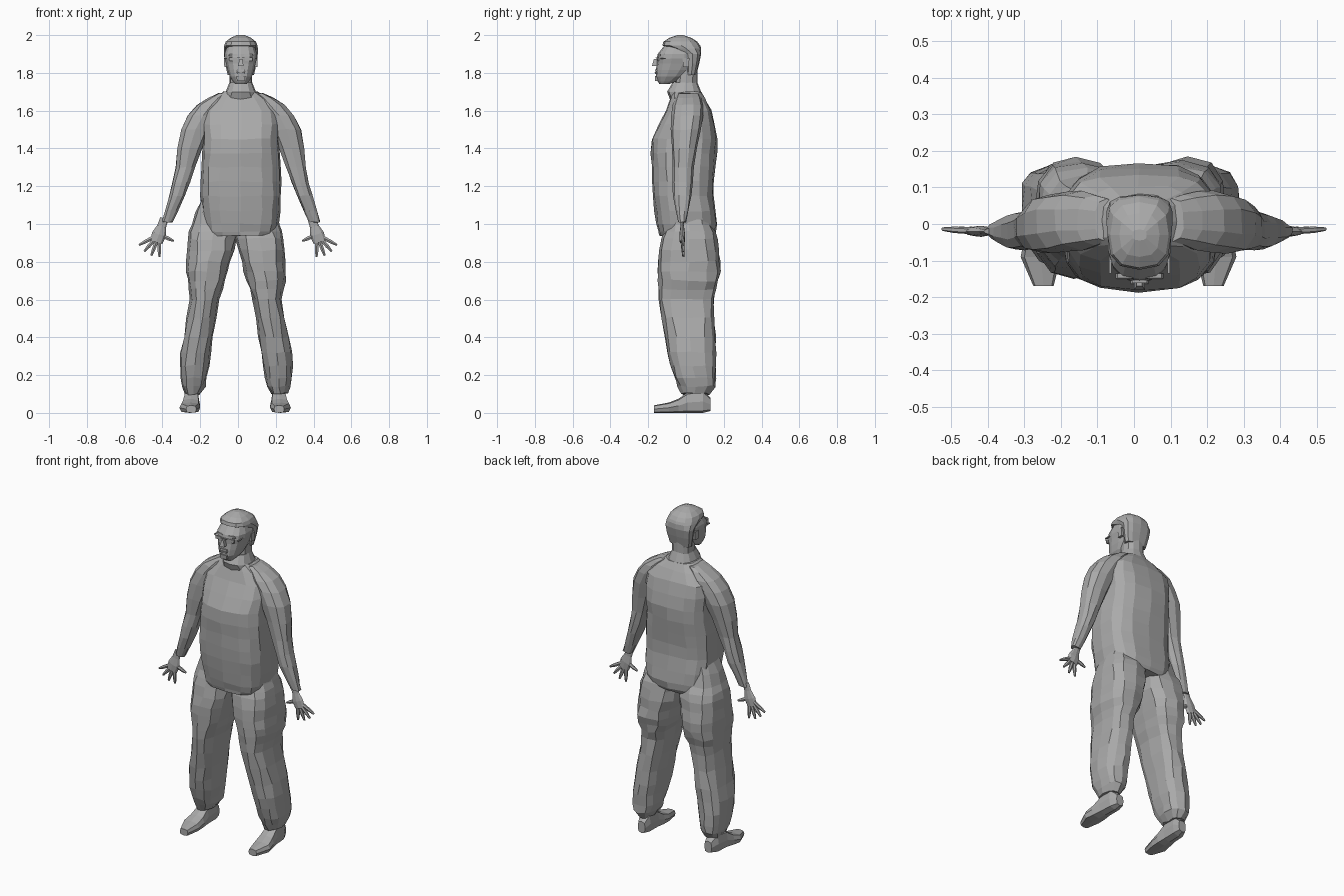
import bpy, bmesh, math, random
from mathutils import Vector

random.seed(4)
default_cube = bpy.data.objects.get("Cube")
if default_cube:
    bpy.data.objects.remove(default_cube, do_unlink=True)

SHADE = 0.4
BODY_X = 0.015      # the upper body leans slightly to its left
SIDES = {"left": 1, "right": -1}

grey = bpy.data.materials.new("plain_grey")
grey.use_nodes = True
grey.diffuse_color = (SHADE, SHADE, SHADE, 1)
grey.node_tree.nodes["Principled BSDF"].inputs["Base Color"].default_value = grey.diffuse_color


def finish(name, bm):
    """Turn a bmesh into a flat-shaded object."""
    bmesh.ops.recalc_face_normals(bm, faces=bm.faces)
    mesh = bpy.data.meshes.new(name)
    bm.to_mesh(mesh)
    bm.free()
    mesh.materials.append(grey)
    obj = bpy.data.objects.new(name, mesh)
    bpy.context.collection.objects.link(obj)


def skin(name, rings):
    """Bridge a list of point rings and cap both ends."""
    bm = bmesh.new()
    loops = [[bm.verts.new(point) for point in ring] for ring in rings]
    count = len(loops[0])
    for lower, upper in zip(loops, loops[1:]):
        for i in range(count):
            j = (i + 1) % count
            bm.faces.new((lower[i], lower[j], upper[j], upper[i]))
    bm.faces.new(loops[0])
    bm.faces.new(loops[-1])
    finish(name, bm)


def refine(rows):
    """Add a smoothly curved station halfway between each pair of rows."""
    result = []
    for i in range(len(rows) - 1):
        before, after = rows[max(i - 1, 0)], rows[min(i + 2, len(rows) - 1)]
        halfway = [(b + c) / 2 + (b + c - a - d) / 16
                   for a, b, c, d in zip(before, rows[i], rows[i + 1], after)]
        result += [rows[i], halfway]
    return result + [rows[-1]]


def rounded(angle, power):
    """Point on a rounded square of unit radius, starting at the front."""
    return [math.copysign(abs(value) ** power, value)
            for value in (math.sin(angle), -math.cos(angle))]


def loft(name, rows, count=12, power=0.8, side=1, shift=0, fold=0, lying=False):
    """Rows are (level, inner x, outer x, near depth, far depth)."""
    rings = []
    for level, inner, outer, near, far in rows:
        ring = []
        for k in range(count):
            u, v = rounded(math.tau * k / count, power)
            x = side * (inner + outer + u * (outer - inner)) / 2 + shift
            depth = (near + far + v * (far - near)) / 2
            point = Vector((x, level, depth) if lying else (x, depth, level))
            ring.append(point + Vector([random.uniform(-fold, fold) for axis in "xyz"]))
        rings.append(ring)
    skin(name, rings)


def centred_loft(name, rows, **options):
    """Rows are (level, half width, front, back) about the body's middle."""
    full = [(z, -half, half, front, back) for z, half, front, back in rows]
    loft(name, full, shift=BODY_X, **options)


def rod(name, points, radii, flatness, count=6):
    """Flattened tapering tube through points, ringed across its whole direction."""
    along = (points[-1] - points[0]).normalized()
    across = Vector((along.z, 0, -along.x))
    rings = []
    for point, radius in zip(points, radii):
        ring = []
        for k in range(count):
            u, v = rounded(math.tau * k / count, 1)
            ring.append(point + across * u * radius + Vector((0, v * radius * flatness, 0)))
        rings.append(ring)
    skin(name, rings)


def block(name, centre, size, taper=1):
    """Box whose top is scaled by the taper."""
    bm = bmesh.new()
    bmesh.ops.create_cube(bm, size=1)
    for vert in bm.verts:
        scale = taper if vert.co.z > 0 else 1
        stretch = Vector((size[0] * scale, size[1] * scale, size[2]))
        vert.co = vert.co * Vector((1, 1, 1)).length_squared / 3
        vert.co = [a * b + c for a, b, c in zip(vert.co, stretch, centre)]
    finish(name, bm)


# Loose shirt, collar and neck
centred_loft("shirt", refine([
    (.94, .18, -.14, .15), (1, .2, -.155, .165), (1.15, .215, -.175, .145),
    (1.3, .21, -.182, .155), (1.45, .2, -.18, .165), (1.6, .2, -.105, .135),
    (1.7, .09, -.07, .08)]), count=16, power=.66, fold=.004)
centred_loft("collar", [(1.66, .1, -.085, .1), (1.7, .08, -.1, .08), (1.75, .06, -.07, .06)])
centred_loft("neck", [(1.7, .06, -.06, .06), (1.83, .06, -.05, .06)])

# Head, hair and face
centred_loft("head", refine([
    (1.74, .03, -.14, -.09), (1.78, .06, -.16, 0), (1.85, .08, -.155, .06),
    (1.9, .088, -.15, .07), (1.97, .06, -.09, .04)]), count=14)
centred_loft("hair", [
    (1.79, .07, 0, .055), (1.85, .083, 0, .07), (1.9, .09, -.01, .08),
    (1.93, .09, -.08, .08), (1.945, .088, -.125, .075), (1.965, .08, -.12, .06),
    (1.985, .055, -.09, .03), (2, .02, -.045, -.015)], power=.75)
block("nose", (BODY_X, -.16, 1.855), (.03, .04, .035), taper=.5)
block("upper_lip", (BODY_X, -.157, 1.812), (.05, .015, .01), taper=.8)
block("lower_lip", (BODY_X, -.157, 1.8), (.04, .015, .01), taper=1.2)
block("chin", (BODY_X, -.153, 1.77), (.04, .02, .025), taper=1.2)
block("glasses_bridge", (BODY_X, -.157, 1.88), (.04, .008, .005))
for label, side in SIDES.items():
    eye_x, temple_x = BODY_X + side * .04, BODY_X + side * .08
    block(label + "_lens", (eye_x, -.147, 1.872), (.042, .008, .02), taper=1.1)
    block(label + "_brow", (eye_x, -.142, 1.895), (.05, .015, .01), taper=.8)
    block(label + "_glasses_arm", (temple_x, -.07, 1.876), (.006, .13, .006))
    block(label + "_ear", (temple_x, 0, 1.855), (.015, .03, .05), taper=1.2)

# Limbs, built once and mirrored
sleeve = refine([
    (1.69, .06, .12, -.05, .07), (1.63, .08, .235, -.07, .09), (1.5, .16, .32, -.08, .08),
    (1.3, .24, .345, -.07, .04), (1.15, .295, .38, -.07, .03), (1.01, .36, .42, -.04, 0)])
trouser_leg = refine([
    (1.12, .03, .19, -.08, .1), (1, 0, .235, -.105, .135), (.92, 0, .255, -.13, .165),
    (.8, .03, .26, -.15, .18), (.7, .055, .26, -.145, .175), (.6, .09, .245, -.14, .15),
    (.4, .12, .28, -.11, .155), (.25, .14, .3, -.08, .155), (.14, .165, .29, -.04, .155)])
trouser_leg.append((.1, .19, .27, -.02, .12))
shoe = [
    (.13, .2, .25, .01, .08), (.09, .19, .27, 0, .12), (.01, .19, .275, 0, .11),
    (-.04, .185, .285, 0, .075), (-.09, .185, .295, 0, .055), (-.17, .205, .26, 0, .04)]
FINGERS = ("index", "middle", "ring", "little")

for label, side in SIDES.items():
    loft(label + "_sleeve", sleeve, count=10, side=side, shift=BODY_X, fold=.003)
    loft(label + "_trouser_leg", trouser_leg, power=.75, side=side, shift=-.01, fold=.006)
    loft(label + "_shoe", shoe, count=8, power=.6, side=side, shift=-.015, lying=True)

    # Hand: a flat palm with the digits fanned out from its middle
    wrist = Vector((side * .39, -.02, 1.03))
    palm = Vector((side * .418, -.02, .945))
    knuckles = palm + Vector((side * .015, 0, -.04))
    rod(label + "_palm", [wrist, wrist.lerp(palm, .5), palm, knuckles],
        (.022, .024, .038, .034), flatness=.4, count=8)
    fan = [(finger, 62 - 21 * i, .12) for i, finger in enumerate(FINGERS)]
    for finger, degrees, reach in fan + [("thumb", -66, .085)]:
        angle = math.radians(degrees)
        tip = palm + Vector((side * math.sin(angle), .05, -math.cos(angle))) * reach
        rod(f"{label}_{finger}_finger", [palm.lerp(tip, t) for t in (.2, .7, 1)],
            (.012, .011, .006), flatness=.8)
